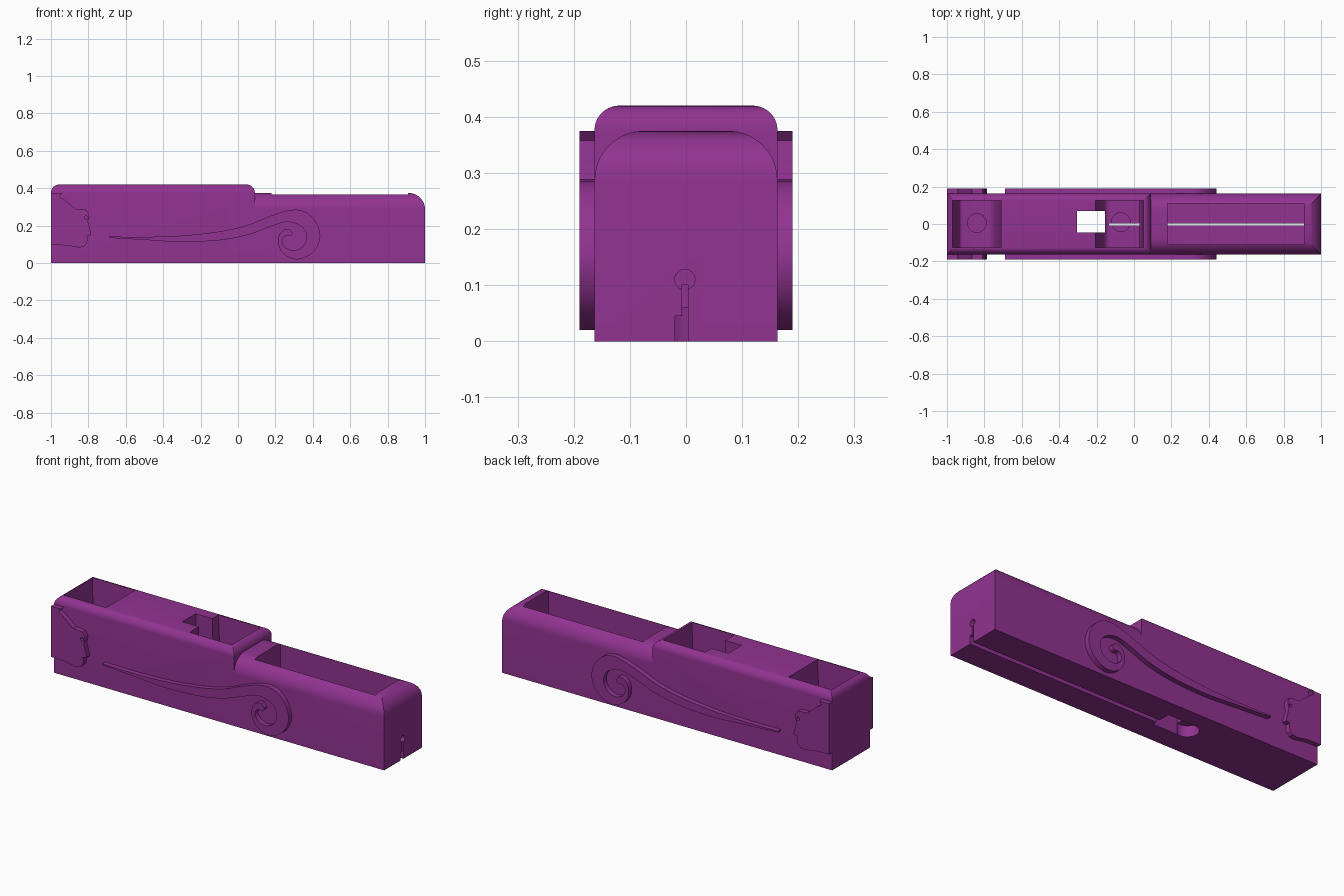
import bpy, bmesh, math

if "Cube" in bpy.data.objects:
    bpy.data.objects.remove(bpy.data.objects["Cube"])

purple = bpy.data.materials.new("purple")
purple.diffuse_color = (0.285, 0.033, 0.285, 1)
purple.use_nodes = True
purple.node_tree.nodes["Principled BSDF"].inputs["Base Color"].default_value = purple.diffuse_color


def finish(bm, name):
    bmesh.ops.recalc_face_normals(bm, faces=bm.faces)
    me = bpy.data.meshes.new(name)
    bm.to_mesh(me)
    bm.free()
    me.materials.append(purple)
    ob = bpy.data.objects.new(name, me)
    bpy.context.collection.objects.link(ob)
    return ob


def box(name, x0, x1, y0, y1, z0, z1, radius=0, keep=None):
    """Box whose top edges may be rounded; keep() filters edges by midpoint."""
    bm = bmesh.new()
    bmesh.ops.create_cube(bm, size=1)
    for v in bm.verts:
        v.co = ((x0 + x1) / 2 + v.co.x * (x1 - x0),
                (y0 + y1) / 2 + v.co.y * (y1 - y0),
                (z0 + z1) / 2 + v.co.z * (z1 - z0))
    if radius:
        edges = [e for e in bm.edges if all(v.co.z > z1 - 1e-4 for v in e.verts)
                 and (keep is None or keep((e.verts[0].co + e.verts[1].co) / 2))]
        bmesh.ops.bevel(bm, geom=edges, offset=radius, segments=10,
                        profile=0.5, affect='EDGES')
    return finish(bm, name)


def plate(name, pts, y0, y1):
    """Outline in x-z extruded along y."""
    bm = bmesh.new()
    f = bm.faces.new([bm.verts.new((x, y0, z)) for x, z in pts])
    ext = bmesh.ops.extrude_face_region(bm, geom=[f])
    for v in ext['geom']:
        if isinstance(v, bmesh.types.BMVert):
            v.co.y = y1
    return finish(bm, name)


def cylinder(name, center, r, depth, axis='Z'):
    bm = bmesh.new()
    bmesh.ops.create_cone(bm, cap_ends=True, segments=32, radius1=r, radius2=r, depth=depth)
    ob = finish(bm, name)
    turn = {'X': (1, (0, math.pi / 2, 0)), 'Y': (1, (math.pi / 2, 0, 0)), 'Z': (1, (0, 0, 0))}
    ob.rotation_euler = turn[axis][1]
    ob.location = center
    return ob


def boolean(ob, other, op='DIFFERENCE'):
    bpy.context.view_layer.update()
    m = ob.modifiers.new(op.lower(), 'BOOLEAN')
    m.operation, m.solver, m.object = op, 'EXACT', other
    dg = bpy.context.evaluated_depsgraph_get()
    me = bpy.data.meshes.new_from_object(ob.evaluated_get(dg))
    ob.modifiers.clear()
    ob.data = me
    bpy.data.objects.remove(other)


def smooth(pts, n=5):
    """Open Catmull-Rom curve through the points."""
    p = [pts[0]] + pts + [pts[-1]]
    out = []
    for a, b, c, d in zip(p, p[1:], p[2:], p[3:]):
        for k in range(n):
            t = k / n
            out.append(tuple(0.5 * (2 * b[i] + (c[i] - a[i]) * t
                             + (2 * a[i] - 5 * b[i] + 4 * c[i] - d[i]) * t * t
                             + (3 * b[i] - a[i] - 3 * c[i] + d[i]) * t ** 3) for i in (0, 1)))
    return out + [pts[-1]]


# Main body: tall rear block joined to a lower, rounder front block
W = 0.163
body = box("body", -1, 0.09, -W, W, 0, 0.42, 0.044)
boolean(body, box("low_block", -0.1, 1, -W, W, 0, 0.375, 0.088,
                  lambda m: m.x > 0), 'UNION')


# Two wells with curved end walls, each with a round socket in its floor
def well(x0, f0, f1, x1, cx, cy):
    top, floor, n = 0.41, 0.10, 10
    arc = [i / n * math.pi / 2 for i in range(n + 1)]
    left = [(f0 - (f0 - x0) * math.cos(a), top - (top - floor) * math.sin(a)) for a in arc]
    right = [(f1 + (x1 - f1) * math.cos(a), top - (top - floor) * math.sin(a)) for a in arc]
    pts = [(x0, 0.5)] + left + right[::-1] + [(x1, 0.5)]
    boolean(body, plate("well_cutter", pts, -0.125, 0.125))
    boolean(body, cylinder("socket_cutter", (cx, cy, 0.11), 0.05, 0.1))


well(-0.97, -0.92, -0.78, -0.71, -0.84, 0.005)
well(-0.205, -0.135, 0.03, 0.05, -0.07, 0.01)

# Long tray in the low block
boolean(body, box("tray_cutter", 0.18, 0.91, -0.11, 0.11, 0.09, 0.5))

# Square shaft through the body and rounded recess below it
boolean(body, box("shaft_cutter", -0.305, -0.155, -0.045, 0.07, -0.1, 0.5))
boolean(body, cylinder("recess_cutter", (-0.32, 0.012, 0), 0.058, 0.12))

# Keyhole channel along the bottom
boolean(body, box("slot_cutter", -0.2, 1.1, -0.007, 0.004, -0.1, 0.1))
boolean(body, box("step_cutter", -0.2, 1.1, -0.02, 0.0035, -0.1, 0.045))
boolean(body, cylinder("bore_cutter", (0.6, -0.002, 0.11), 0.018, 0.9, 'X'))

# Side reliefs: curling scroll and a profile silhouette
lower = smooth([(-0.69, 0.135), (-0.5, 0.124), (-0.3, 0.113), (-0.1, 0.122), (0.05, 0.15),
                (0.16, 0.19), (0.24, 0.217), (0.3, 0.215), (0.35, 0.185), (0.367, 0.135),
                (0.345, 0.088), (0.3, 0.068), (0.255, 0.082), (0.236, 0.115),
                (0.25, 0.142), (0.28, 0.145), (0.291, 0.162), (0.275, 0.182)])
upper = smooth([(0.27, 0.183), (0.24, 0.175), (0.217, 0.14), (0.22, 0.085), (0.255, 0.04),
                (0.31, 0.02), (0.37, 0.035), (0.42, 0.08), (0.44, 0.145), (0.42, 0.215),
                (0.375, 0.265), (0.32, 0.285), (0.25, 0.277), (0.15, 0.243), (0.05, 0.203),
                (-0.1, 0.169), (-0.3, 0.147), (-0.5, 0.14), (-0.69, 0.142)])
profile = [(-1, 0.375), (-0.94, 0.375), (-0.955, 0.358), (-0.91, 0.325), (-0.865, 0.288),
           (-0.81, 0.285), (-0.797, 0.265), (-0.795, 0.245), (-0.802, 0.222), (-0.787, 0.165),
           (-0.785, 0.15), (-0.808, 0.145), (-0.803, 0.13), (-0.808, 0.105), (-0.825, 0.087),
           (-0.85, 0.083), (-0.92, 0.095), (-1, 0.097)]
parts = [body]
for side, label in ((-1, "front"), (1, "back")):
    parts.append(plate(label + "_scroll", lower + upper, side * 0.158, side * 0.19))
    face = plate(label + "_silhouette", profile, side * 0.158, side * 0.19)
    boolean(face, cylinder("eye_cutter", (-0.812, side * 0.18, 0.243), 0.009, 0.1, 'Y'))
    parts.append(face)

for ob in parts:
    ob.select_set(True)
bpy.context.view_layer.objects.active = body
bpy.ops.object.shade_smooth_by_angle(angle=math.radians(30))
